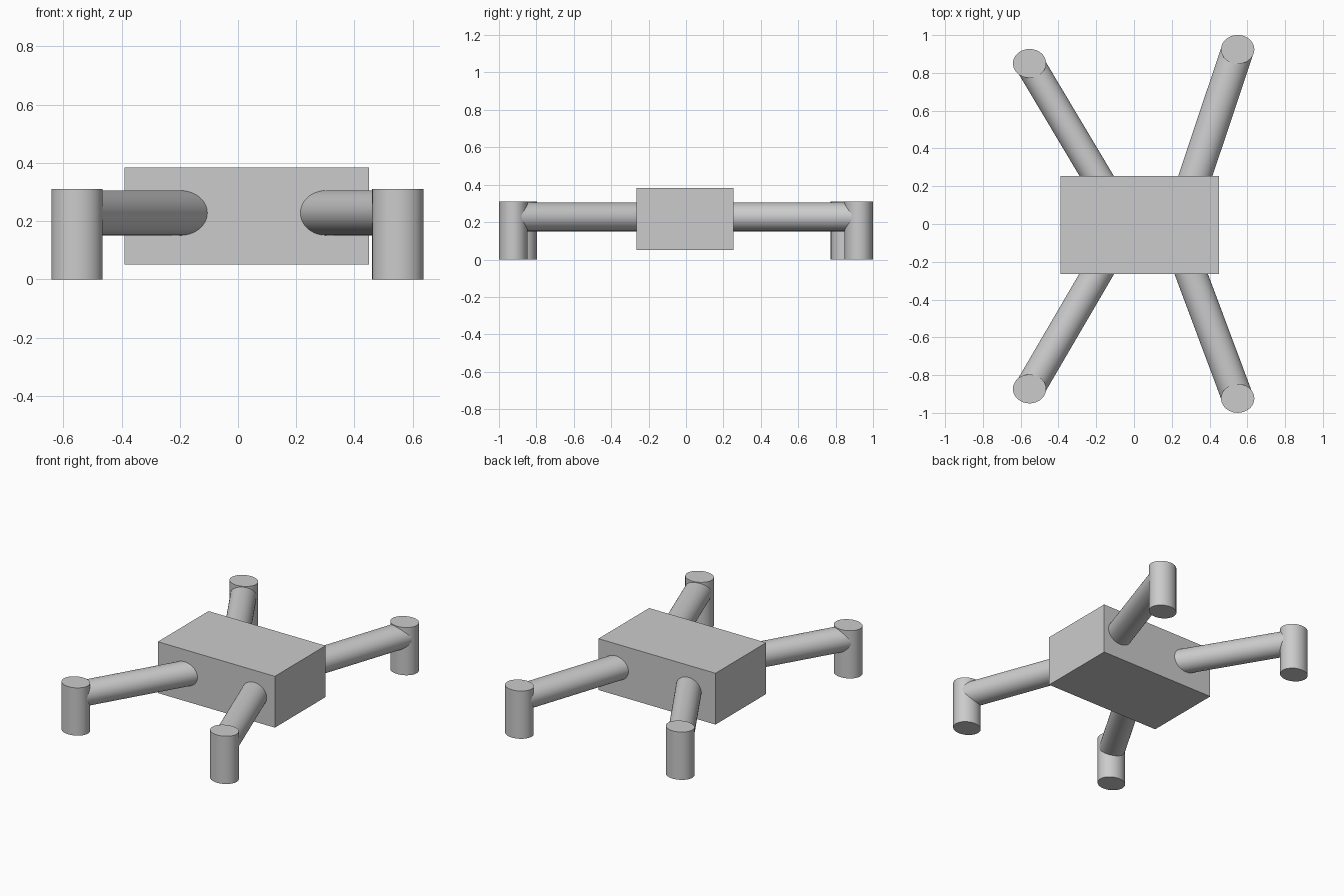
import bpy
import math
from mathutils import Vector

cube = bpy.data.objects.get("Cube")
if cube:
    bpy.data.objects.remove(cube, do_unlink=True)

# One plain grey for every part
grey = bpy.data.materials.new("light grey")
grey.use_nodes = True
colour = (0.6, 0.6, 0.6, 1)
grey.diffuse_color = colour
grey.node_tree.nodes["Principled BSDF"].inputs["Base Color"].default_value = colour


def finish(name, scale, smooth=True):
    obj = bpy.context.object
    obj.name = name
    obj.scale = scale
    obj.data.materials.append(grey)
    bpy.ops.object.transform_apply(location=False, rotation=False, scale=True)
    if smooth:
        bpy.ops.object.shade_smooth_by_angle(angle=math.radians(40))
    return obj


# Central box
bpy.ops.mesh.primitive_cube_add(size=1, location=(0.03, -0.005, 0.217))
finish("body", (0.84, 0.52, 0.333), smooth=False)

POST_HEIGHT = 0.31
ARM_Z = 0.228


def post(name, x, y):
    """Upright post, slightly wider across than front to back."""
    bpy.ops.mesh.primitive_cylinder_add(vertices=48, radius=1, depth=1,
                                        location=(x, y, POST_HEIGHT / 2))
    finish(name, (0.088, 0.0765, POST_HEIGHT))


def arm(name, start, end, half_width):
    """Horizontal round bar from inside the body to a post."""
    a, b = Vector((*start, ARM_Z)), Vector((*end, ARM_Z))
    d = b - a
    bpy.ops.mesh.primitive_cylinder_add(
        vertices=48, radius=1, depth=1, location=(a + b) / 2,
        rotation=(math.pi / 2, 0, math.atan2(-d.x, d.y)))
    finish(name, (half_width, 0.077, d.length))


# Legs: name, point where the arm enters the body, post centre, arm half width
legs = [
    ("back_right", (-0.198, 0.255), (-0.553, 0.85), 0.078),
    ("front_right", (-0.198, -0.265), (-0.553, -0.873), 0.08),
    ("back_left", (0.325, 0.255), (0.549, 0.924), 0.086),
    ("front_left", (0.303, -0.265), (0.549, -0.923), 0.083),
]
for name, root, tip, half_width in legs:
    post(name + "_post", *tip)
    root, tip = Vector(root), Vector(tip)
    along = (tip - root).normalized()
    arm(name + "_arm", root - along * 0.15, tip - along * 0.01, half_width)
